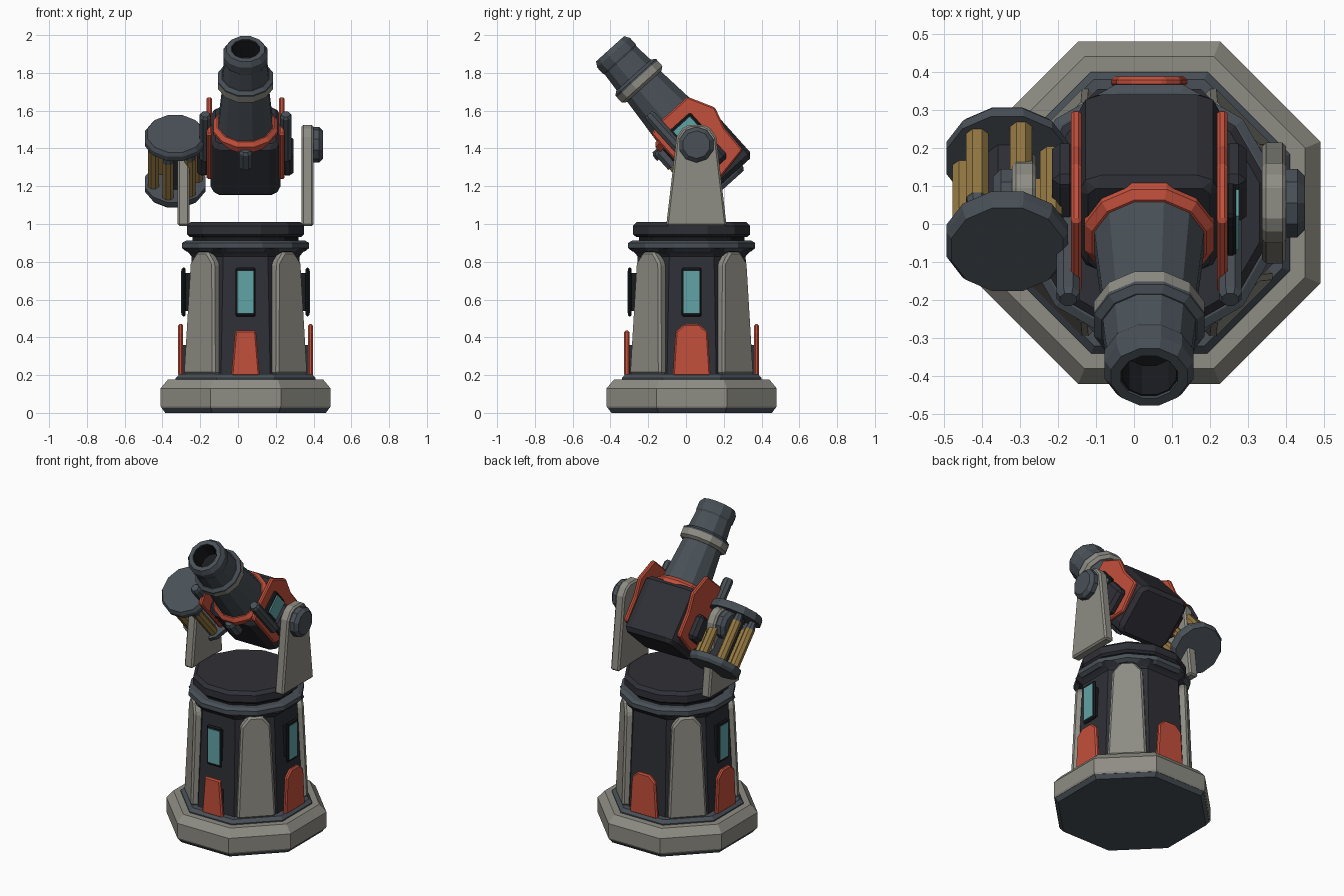
import bpy, bmesh, math
from mathutils import Matrix, Vector

if "Cube" in bpy.data.objects:
    bpy.data.objects.remove(bpy.data.objects["Cube"])

def mat(name, r, g, b):
    m = bpy.data.materials.new(name)
    m.diffuse_color = (r, g, b, 1)
    m.use_nodes = True
    m.node_tree.nodes["Principled BSDF"].inputs["Base Color"].default_value = m.diffuse_color
    return m

DARK = mat("dark", .028, .029, .037)
BLACK = mat("black", .01, .011, .013)
SLATE = mat("slate", .065, .08, .095)
STONE = mat("stone", .27, .265, .23)
RED = mat("red", .55, .08, .045)
TEAL = mat("teal", .12, .37, .38)
GOLD = mat("gold", .3, .19, .055)

def finish(name, bm, material, matrix, bevel=0):
    bmesh.ops.recalc_face_normals(bm, faces=bm.faces)
    me = bpy.data.meshes.new(name)
    bm.to_mesh(me)
    bm.free()
    me.materials.append(material)
    ob = bpy.data.objects.new(name, me)
    ob.matrix_world = matrix
    bpy.context.collection.objects.link(ob)
    if bevel:
        mod = ob.modifiers.new("bevel", 'BEVEL')
        mod.width, mod.segments = bevel, 1
    return ob

def lathe(name, profile, n, material, matrix):
    """Faceted solid of (apothem, height) points about local Z."""
    bm = bmesh.new()
    rings = []
    for r, z in profile:
        R = r / math.cos(math.pi / n)
        rings.append([bm.verts.new((R * math.cos((i + .5) * 2 * math.pi / n),
                                    R * math.sin((i + .5) * 2 * math.pi / n), z)) for i in range(n)])
    for a, b in zip(rings, rings[1:]):
        for i in range(n):
            j = (i + 1) % n
            bm.faces.new((a[i], a[j], b[j], b[i]))
    bm.faces.new(rings[0])
    bm.faces.new(rings[-1])
    return finish(name, bm, material, matrix)

def slab(name, pts, z0, z1, material, matrix, bevel=.008):
    """Flat outline in local XY, extruded from z0 to z1."""
    bm = bmesh.new()
    f = bm.faces.new([bm.verts.new((x, y, z0)) for x, y in pts])
    new = bmesh.ops.extrude_face_region(bm, geom=[f])['geom']
    bmesh.ops.translate(bm, vec=(0, 0, z1 - z0),
                        verts=[v for v in new if isinstance(v, bmesh.types.BMVert)])
    return finish(name, bm, material, matrix, bevel)

def rect(x0, x1, y0, y1):
    return [(x0, y0), (x1, y0), (x1, y1), (x0, y1)]

def sym(half):
    """Mirror a right-hand outline across local Y."""
    return half + [(-x, y) for x, y in reversed(half)]

def axes(x, y, z, origin):
    m = Matrix((x, y, z)).transposed().to_4x4()
    m.translation = Vector(origin)
    return m

T, R = Matrix.Translation, Matrix.Rotation
BASE = T((.04, .03, 0))

# Pedestal
lathe("base_underside", [(.425, 0), (.447, .03)], 8, SLATE, BASE)
lathe("base_plinth", [(.445, .025), (.45, .035), (.45, .13), (.41, .178)], 8, STONE, BASE)
lathe("base_step", [(.37, .17), (.37, .185), (.35, .205)], 8, SLATE, BASE)
lathe("column", [(.315, .19), (.285, .84)], 8, DARK, BASE)
lathe("column_cornice", [(.28, .82), (.295, .84), (.325, .87)], 8, DARK, BASE)
lathe("lower_ring", [(.315, .855), (.336, .872), (.336, .9), (.315, .912)], 12, SLATE, BASE)
lathe("turntable_neck", [(.28, .9), (.28, .95)], 12, BLACK, BASE)
lathe("turntable", [(.295, .932), (.31, .945), (.31, .99), (.29, 1.01)], 12, DARK, BASE)

for k in range(4):
    # Corner pilasters
    lean = BASE @ R(math.radians(45 + 90 * k), 4, 'Z') @ T((0, 0, .19)) @ R(math.radians(87.8), 4, 'X')
    # local Z now points outward
    slab(f"pilaster_{k}", sym([(.117, 0), (.09, .59), (.04, .65)]), .27, .355, STONE, lean, .012)
    # Red kick plates and windows
    side = BASE @ R(math.radians(90 * k), 4, 'Z') @ R(math.radians(90), 4, 'X')
    plate = [(.075, .195), (.055, .435)] if k == 0 else [(.1, .195), (.085, .43), (.04, .47)]
    slab(f"kick_plate_{k}", sym(plate), .33, .357, RED, side)
    slab(f"kick_plate_mount_{k}", rect(-.05, .05, .2, .36), .29, .335, DARK, side, 0)
    if k != 2:
        slab(f"window_frame_{k}", rect(-.053, .053, .51, .77), .318, .338, BLACK, side)
        slab(f"window_mount_{k}", rect(-.035, .035, .54, .74), .28, .32, BLACK, side, 0)
        slab(f"window_glass_{k}", rect(-.042, .042, .53, .75), .33, .341, TEAL, side, 0)

# Yoke arms with pivot caps
PIVOT = (.04, .055, 1.42)
for s, label in ((1, "right"), (-1, "left")):
    yoke = axes((0, s, 0), (0, 0, 1), (s, 0, 0), PIVOT)
    slab(f"yoke_arm_{label}", sym([(.16, -.43), (.105, .04), (.075, .085), (.04, .105)]),
         .297, .36, STONE, yoke, .01)
    lathe(f"pivot_cap_{label}", [(.09, .355), (.09, .39), (.07, .41)], 10, SLATE, yoke)

# Tilted head: local X = sideways, Y = gun up, Z = along the barrel
e = math.radians(48)
c, n = math.cos(e), math.sin(e)
HEAD = axes((1, 0, 0), (0, n, c), (0, -c, n), PIVOT)

slab("housing", [(-.185, -.11), (-.15, -.15), (.15, -.15), (.185, -.11),
                 (.185, .15), (.15, .185), (-.15, .185), (-.185, .15)], -.245, .12, DARK, HEAD, .025)
lathe("barrel_collar", [(.17, .1), (.17, .135), (.15, .155)], 12, RED, HEAD)
lathe("barrel", [(.147, .12), (.118, .44)], 12, SLATE, HEAD)
lathe("barrel_band", [(.125, .415), (.145, .43), (.145, .47)], 12, STONE, HEAD)
lathe("barrel_band_rim", [(.145, .468), (.145, .48), (.125, .495)], 12, SLATE, HEAD)
lathe("muzzle", [(.123, .48), (.112, .6), (.117, .61), (.117, .655), (.1, .683),
                 (.074, .683), (.074, .55)], 12, SLATE, HEAD)
lathe("bore_liner", [(.0745, .545), (.0745, .675), (.07, .675), (.07, .56)], 12, BLACK, HEAD)
lathe("underslung_sensor", [(.035, 0), (.035, .1), (.025, .115)], 8, SLATE, HEAD @ T((0, -.165, 0)))

# Side armour, trunnion blocks and piston rods
for s, label in ((1, "right"), (-1, "left")):
    flank = HEAD @ axes((0, s, 0), (0, 0, 1), (s, 0, 0), (0, 0, 0))
    outline = [(.135, .22), (.205, .08), (.17, -.035), (.165, -.185), (-.02, -.215),
               (-.14, -.12), (-.14, .2), (-.08, .22)]
    slab(f"side_plate_{label}", [(s * 1 * u * s, f) for u, f in [(s * s * a, b) for a, b in outline]]
         if s > 0 else [(-u, f) for u, f in outline], .178, .206, RED, flank)
    slab(f"trunnion_block_{label}", rect(-.085, .085, -.16, 0), .19, .255, DARK, flank, .02)
    lathe(f"piston_rod_{label}", [(.03, -.02), (.03, .275), (.022, .29)], 8, SLATE,
          HEAD @ T((s * .213, -.08, 0)))
slab("side_window_frame", rect(-.06, .09, .015, .15), .2, .228, BLACK,
     HEAD @ axes((0, 1, 0), (0, 0, 1), (1, 0, 0), (0, 0, 0)))
slab("side_window_glass", rect(-.045, .075, .03, .135), .22, .236, TEAL,
     HEAD @ axes((0, 1, 0), (0, 0, 1), (1, 0, 0), (0, 0, 0)), 0)

# Ammunition drum
DRUM = HEAD @ T((-.373, -.052, 0))
lathe("drum_front_disc", [(.16, .075), (.16, .105), (.147, .125)], 12, SLATE, DRUM)
lathe("drum_rear_disc", [(.147, -.27), (.16, -.25), (.16, -.22)], 12, SLATE, DRUM)
lathe("drum_core", [(.06, -.23), (.06, .08)], 8, DARK, DRUM)
for k in range(6):
    a = math.radians(12 + 60 * k)
    spot = DRUM @ T((.118 * math.cos(a), .118 * math.sin(a), 0))
    lathe(f"shell_{k}", [(.029, -.225), (.029, .03)], 8, GOLD, spot)
    lathe(f"shell_tip_{k}", [(.028, .03), (.02, .08)], 8, SLATE, spot)
